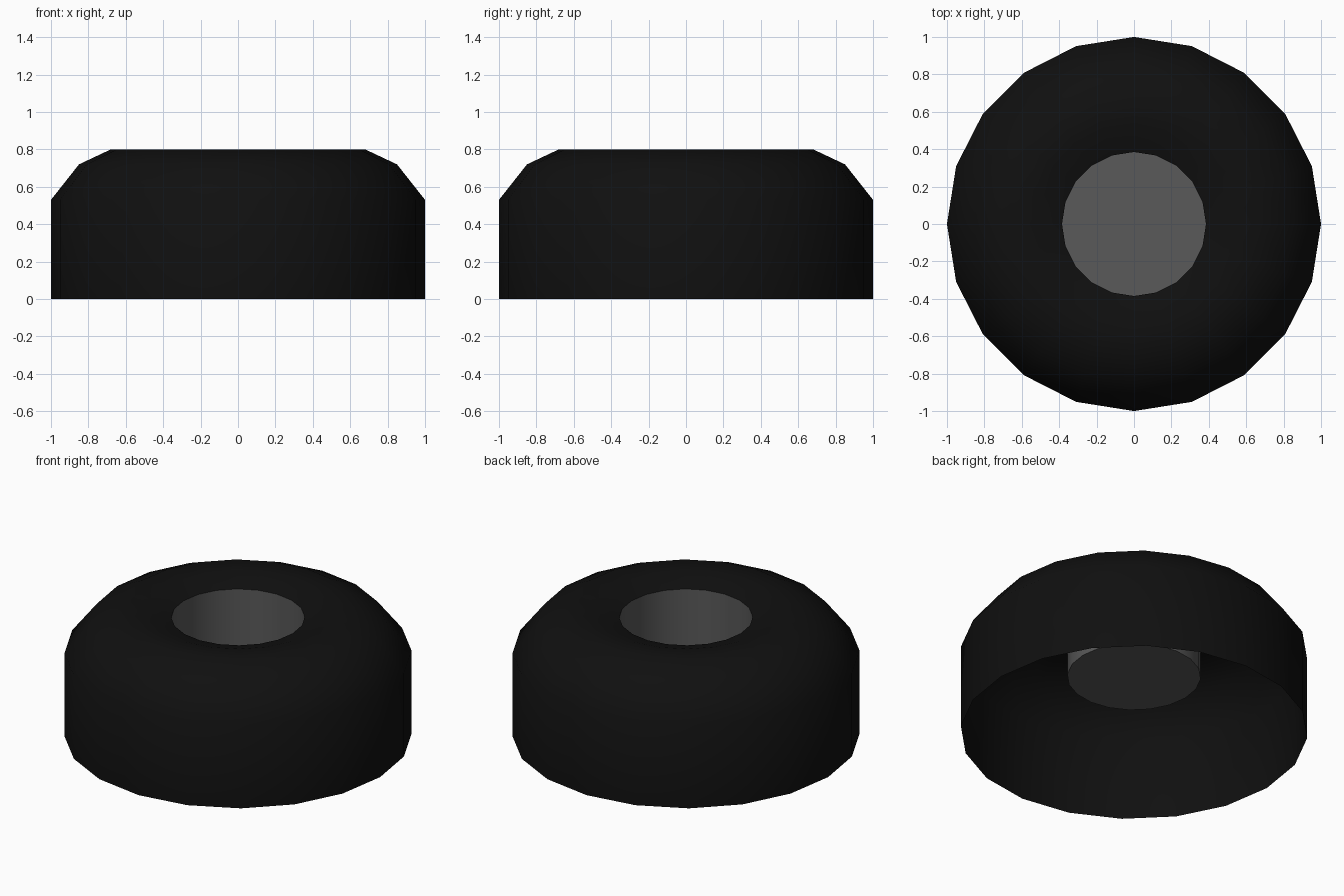
import bpy, math

if "Cube" in bpy.data.objects:
    bpy.data.objects.remove(bpy.data.objects["Cube"])

SIDES = 20


def material(name, v):
    m = bpy.data.materials.new(name)
    m.diffuse_color = (v, v, v, 1)
    m.use_nodes = True
    m.node_tree.nodes["Principled BSDF"].inputs["Base Color"].default_value = m.diffuse_color
    return m


def lathe(name, profile, mat, cap_end=False, angle=60):
    """Revolve (radius, height) points around the z axis."""
    verts, faces = [], []
    for r, z in profile:
        for i in range(SIDES):
            a = 2 * math.pi * i / SIDES
            verts.append((r * math.cos(a), r * math.sin(a), z))
    for k in range(len(profile) - 1):
        for i in range(SIDES):
            j = (i + 1) % SIDES
            a, b = k * SIDES, (k + 1) * SIDES
            faces.append((a + i, a + j, b + j, b + i))
    if cap_end:
        start = (len(profile) - 1) * SIDES
        faces.append(tuple(range(start, start + SIDES)))
    me = bpy.data.meshes.new(name)
    me.from_pydata(verts, [], faces)
    me.materials.append(mat)
    ob = bpy.data.objects.new(name, me)
    bpy.context.collection.objects.link(ob)
    bpy.ops.object.select_all(action='DESELECT')
    ob.select_set(True)
    bpy.context.view_layer.objects.active = ob
    bpy.ops.object.shade_smooth_by_angle(angle=math.radians(angle))
    return ob


black = material("black_rubber", 0.005)
grey = material("dark_grey_metal", 0.1)

# Rounded outer shell, open underneath, dipping slightly towards the hole
lathe("outer_shell",
      [(1, 0), (1, 0.53), (0.85, 0.72), (0.68, 0.80), (0.53, 0.795), (0.385, 0.75)],
      black)

# Recessed cup hanging inside the shell, closed at its floor
lathe("centre_cup", [(0.385, 0.75), (0.385, 0.37)], grey, cap_end=True, angle=40)
